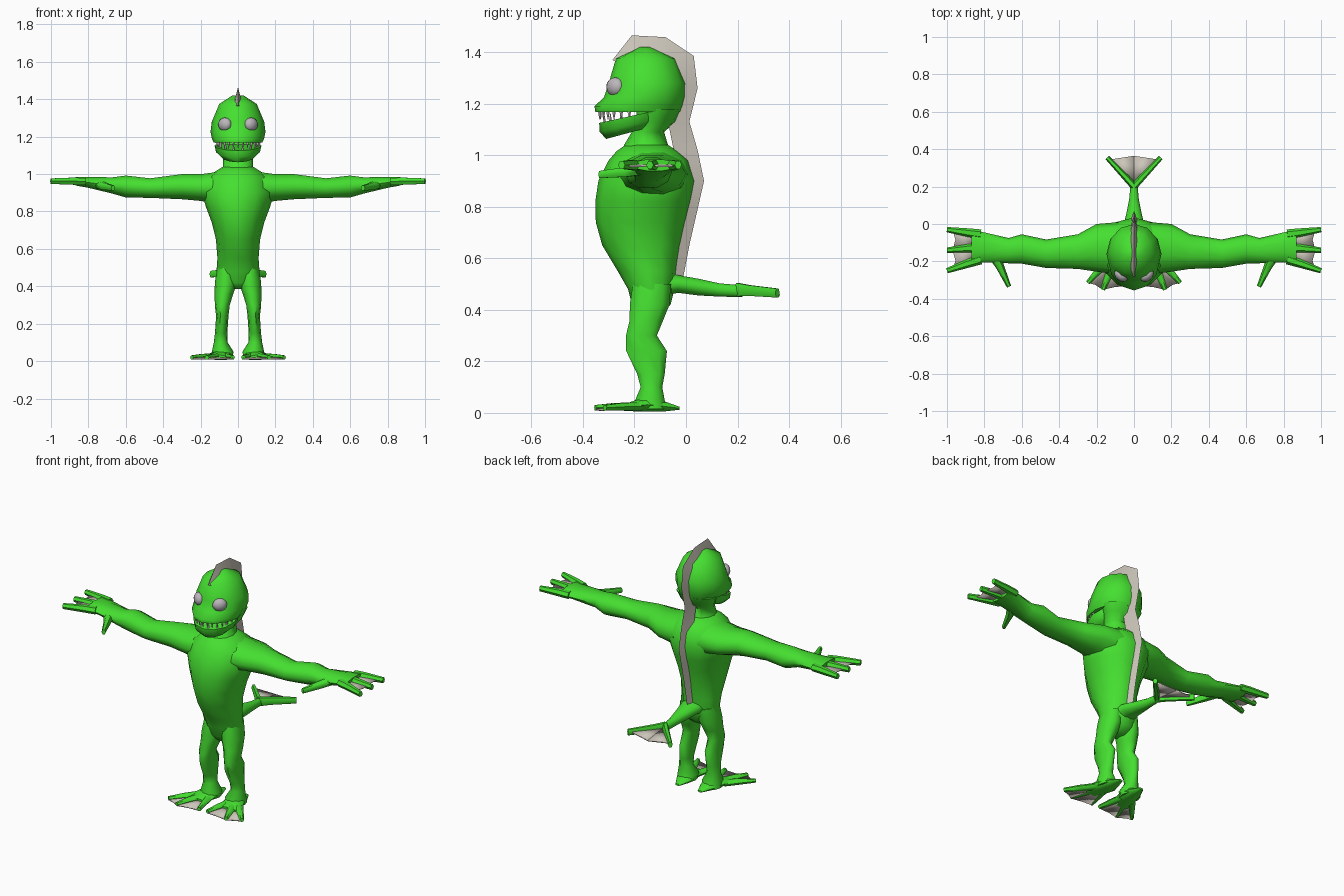
import bpy, bmesh, math
from mathutils import Vector as V

if "Cube" in bpy.data.objects:
    bpy.data.objects.remove(bpy.data.objects["Cube"])


def material(name, rgb):
    m = bpy.data.materials.new(name)
    m.diffuse_color = (*rgb, 1)
    m.use_nodes = True
    m.node_tree.nodes["Principled BSDF"].inputs["Base Color"].default_value = m.diffuse_color
    return m


GREEN = material("skin green", (0.06, 0.74, 0.03))
BONE = material("fin beige", (0.60, 0.56, 0.49))
EYE = material("eye grey", (0.50, 0.47, 0.50))
TOOTH = material("tooth white", (0.80, 0.78, 0.74))


def finish(name, bm, mat, mirror=False, angle=55):
    bmesh.ops.recalc_face_normals(bm, faces=bm.faces)
    me = bpy.data.meshes.new(name)
    bm.to_mesh(me)
    bm.free()
    me.materials.append(mat)
    me.shade_smooth()
    me.set_sharp_from_angle(angle=math.radians(angle))
    ob = bpy.data.objects.new(name, me)
    bpy.context.collection.objects.link(ob)
    if mirror:
        ob.modifiers.new("mirror", "MIRROR").use_mirror_merge = False
    return ob


def ring(c, u, v, n=10):
    """Ellipse of points around c with half axes u and v."""
    c, u, v = V(c), V(u), V(v)
    return [c + u * math.cos(2 * math.pi * i / n) + v * math.sin(2 * math.pi * i / n)
            for i in range(n)]


def zring(z, yf, yb, hw, x=0, tilt=0, n=12):
    """Horizontal section from front yf to back yb."""
    return ring((x, (yf + yb) / 2, z), (hw, 0, 0), (0, (yb - yf) / 2, tilt), n)


def tube(path, radii, n=6):
    """Sections along a path; radii are (sideways, upward)."""
    path = [V(p) for p in path]
    d = path[-1] - path[0]
    side = V((d.y, -d.x, 0)).normalized()
    return [ring(p, side * a, (0, 0, b), n) for p, (a, b) in zip(path, radii)]


def loft(name, tubes, mat, mirror=False, angle=55):
    """Skin each list of sections and close its ends."""
    bm = bmesh.new()
    for rings in tubes:
        rows = [[bm.verts.new(p) for p in r] for r in rings]
        n = len(rows[0])
        for a, b in zip(rows, rows[1:]):
            for i in range(n):
                j = (i + 1) % n
                bm.faces.new((a[i], a[j], b[j], b[i]))
        bm.faces.new(rows[0])
        bm.faces.new(rows[-1])
    return finish(name, bm, mat, mirror, angle)


def web(name, polys, mirror=False):
    """Thin skin sheets."""
    bm = bmesh.new()
    for poly in polys:
        bm.faces.new([bm.verts.new(p) for p in poly])
    ob = finish(name, bm, BONE, mirror)
    s = ob.modifiers.new("thickness", "SOLIDIFY")
    s.thickness, s.offset = 0.008, 0


# Torso
loft("torso", [[zring(*r) for r in (
    (1.04, -.235, -.07, .08), (1.015, -.27, -.03, .12), (.98, -.30, .01, .17),
    (.90, -.34, .035, .195), (.82, -.352, .02, .17), (.74, -.35, 0, .14),
    (.65, -.325, -.02, .118), (.55, -.265, -.035, .11), (.48, -.225, -.045, .115),
    (.42, -.21, -.06, .10), (.385, -.18, -.10, .05))]], GREEN)

# Neck, skull and lower jaw
loft("neck", [[zring(*r) for r in (
    (1.18, -.19, -.02, .125), (1.13, -.195, -.04, .105), (1.09, -.21, -.085, .08),
    (1.04, -.24, -.07, .08), (.99, -.26, -.04, .12))]], GREEN)
loft("skull", [[zring(*r) for r in (
    (1.42, -.18, -.14, .03), (1.375, -.272, -.04, .10), (1.28, -.30, 0, .14),
    (1.225, -.318, -.003, .147), (1.19, -.355, -.012, .14), (1.168, -.352, -.02, .13))]], GREEN)
loft("jaw", [[zring(z, yf, yb, hw, 0, .027) for z, yf, yb, hw in (
    (1.152, -.337, -.09, .125), (1.118, -.335, -.09, .118), (1.09, -.31, -.11, .085))]], GREEN)

# Teeth along both lips
teeth = []
for k in range(13):
    a = math.radians(-78 + 13 * k)
    s, c = math.sin(a), math.cos(a)
    p = V((.115 * s, -.19 - .145 * c, 1.172))
    teeth.append([ring(p, (.008, 0, 0), (0, .008, 0), 5),
                  ring(p - V((0, 0, .034)), (.001, 0, 0), (0, .001, 0), 5)])
    if k % 2:
        q = V((.105 * s, -.20 - .12 * c, 1.148 - .022 * c))
        teeth.append([ring(q, (.007, 0, 0), (0, .007, 0), 5),
                      ring(q + V((0, 0, .03)), (.001, 0, 0), (0, .001, 0), 5)])
loft("teeth", teeth, TOOTH)

# Eyes
bm = bmesh.new()
bmesh.ops.create_uvsphere(bm, u_segments=12, v_segments=8, radius=1)
for v in bm.verts:
    x, y, z = v.co
    v.co = (.070 + .036 * x, -.275 + .033 * y + .012 * x, 1.265 + .037 * z)
finish("eyes", bm, EYE, True)

# Crest from forehead down to the tail: ridge point and base point (y, z)
crest = (((-.285, 1.37), (-.26, 1.355)), ((-.21, 1.465), (-.20, 1.385)),
         ((-.08, 1.458), (-.09, 1.375)), ((.03, 1.385), (-.05, 1.345)),
         ((.045, 1.26), (-.02, 1.26)), ((.013, 1.13), (-.07, 1.13)),
         ((.045, 1.02), (-.05, 1.03)), ((.07, .90), (.015, .90)),
         ((.045, .79), (.0, .80)), ((.015, .66), (-.035, .66)), ((-.01, .53), (-.05, .53)))
loft("crest", [[[V((0, *o)), V((.021, *i)), V((-.021, *i))] for o, i in crest]], BONE, angle=40)

# Arms: x, lowest z, highest z, front y, back y
loft("arms", [[ring((x, (f + b) / 2, (lo + hi) / 2), (0, (b - f) / 2, 0), (0, 0, (hi - lo) / 2))
               for x, lo, hi, f, b in (
    (.08, .83, 1.02, -.27, .01), (.20, .853, 1.003, -.255, .0), (.30, .862, 1.003, -.24, -.055),
    (.47, .87, .98, -.235, -.083), (.60, .872, .995, -.212, -.055), (.67, .893, .985, -.21, -.075),
    (.80, .925, .985, -.205, -.045), (.87, .938, .985, -.215, -.028))]], GREEN, True)

# Hands: three webbed fingers and a thumb
fr = ((.026, .022), (.024, .022), (.014, .017))
tips = ((-.055, -.03), (-.125, -.14), (-.19, -.25))
fingers = [tube([(.82, a, .96), (.88, a * .7 + b * .3, .962), (1, b, .962)], fr) for a, b in tips]
fingers.append(tube([(.745, -.17, .945), (.715, -.23, .935), (.668, -.335, .925)],
                    ((.032, .024), (.022, .022), (.012, .016))))
loft("fingers", fingers, GREEN, True)
web("hand_webs", [[(.84, a, .96), (.97, b, .96), (.955, (b + d) / 2, .958), (.97, d, .96), (.84, c, .96)]
                  for (a, b), (c, d) in zip(tips, tips[1:])], True)

# Legs
loft("legs", [[zring(*r, n=10) for r in (
    (.50, -.21, -.055, .05, .06), (.42, -.222, -.06, .06, .064), (.36, -.222, -.085, .05, .075),
    (.30, -.236, -.11, .04, .084), (.24, -.236, -.07, .033, .084), (.15, -.192, -.08, .033, .09),
    (.10, -.178, -.09, .037, .092), (.05, -.20, -.08, .058, .082), (.015, -.20, -.07, .055, .085))]],
    GREEN, True)

# Feet: heel to ball, then three webbed toes
loft("feet", [[ring((x, y, z), (w, 0, 0), (0, 0, h)) for x, y, z, w, h in (
    (.075, -.025, .018, .014, .006), (.08, -.09, .026, .045, .022), (.088, -.15, .032, .058, .028),
    (.10, -.20, .027, .066, .022), (.11, -.245, .020, .06, .012))]], GREEN, True)
toe_tips = ((.247, -.315), (.166, -.352), (.028, -.335))
toe_base = ((.13, -.18), (.108, -.20), (.065, -.18))
loft("toes", [tube([(*b, .025), ((b[0] + t[0]) / 2, (b[1] + t[1]) / 2, .024), (*t, .020)],
                   ((.026, .018), (.019, .017), (.012, .012)))
              for b, t in zip(toe_base, toe_tips)], GREEN, True)
web("foot_webs", [[(*toe_base[i], .016), (*toe_tips[i], .014),
                   (*((V(toe_tips[i]) + V(toe_tips[i + 1])) / 2 + V((0, .008))), .012),
                   (*toe_tips[i + 1], .014), (*toe_base[i + 1], .016)] for i in (0, 1)], True)

# Tail with a forked, webbed fluke
loft("tail", [[ring((0, y, z), (w, 0, 0), (0, 0, h)) for y, z, w, h in (
    (-.10, .50, .075, .05), (-.03, .50, .062, .036), (.05, .488, .042, .034),
    (.13, .477, .026, .027), (.22, .472, .018, .024))]], GREEN)
loft("tail_prongs", [tube([(.0, .20, .478), (.04, .245, .475), (.143, .355, .465)],
                          ((.018, .030), (.018, .024), (.013, .020)))], GREEN, True)
web("tail_web", [[(0, .215, .475), (.125, .345, .467), (0, .364, .455)]], True)
